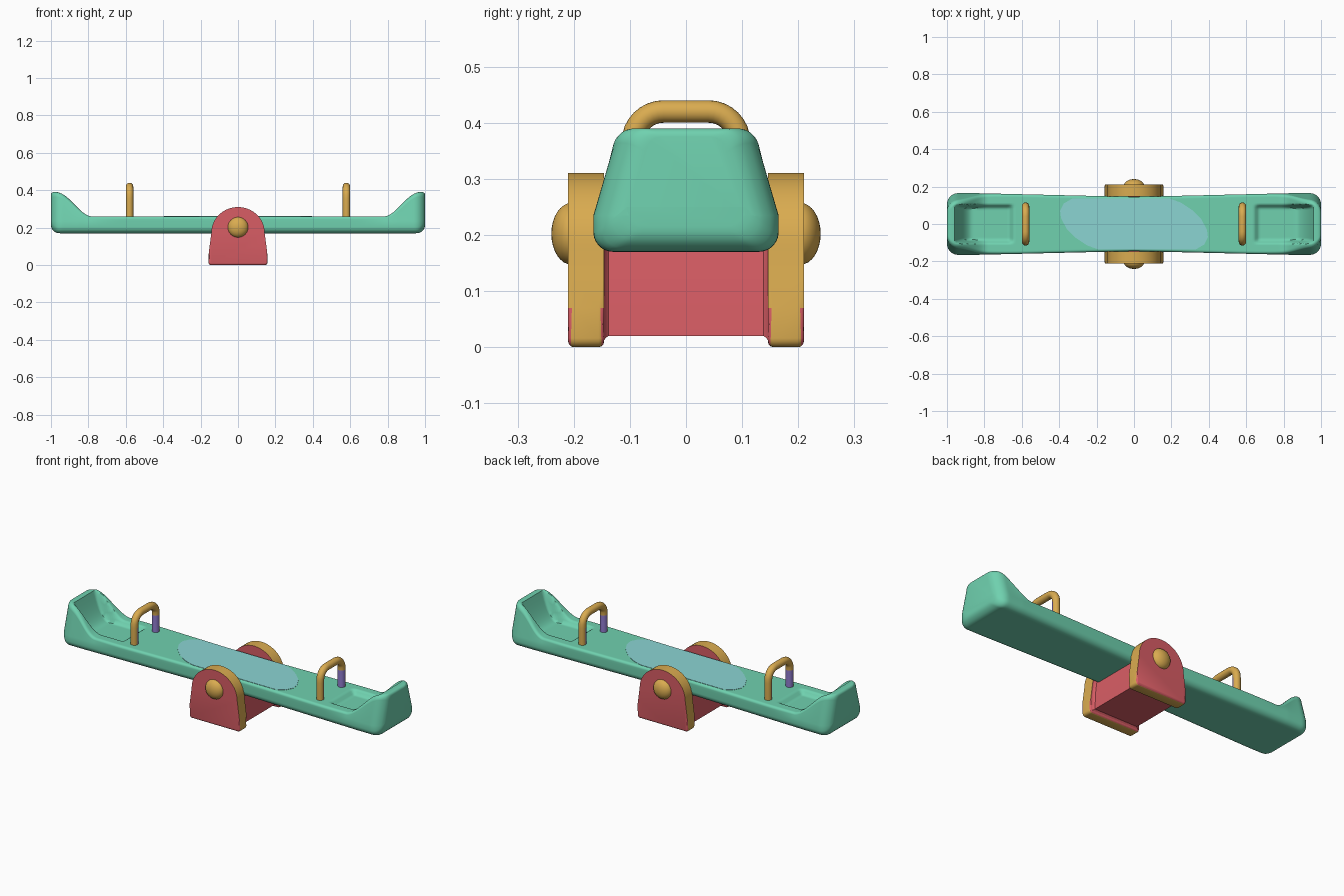
import bpy, bmesh
from math import sin, cos, pi, sqrt, radians
from mathutils import Vector

cube = bpy.data.objects.get("Cube")
if cube:
    bpy.data.objects.remove(cube, do_unlink=True)


def material(name, rgb):
    mat = bpy.data.materials.new(name)
    mat.use_nodes = True
    mat.diffuse_color = (*rgb, 1)
    bsdf = next(n for n in mat.node_tree.nodes if n.type == 'BSDF_PRINCIPLED')
    bsdf.inputs["Base Color"].default_value = (*rgb, 1)
    bsdf.inputs["Roughness"].default_value = 0.6
    return mat


green = material("mint green", (0.16, 0.64, 0.43))
red = material("coral red", (0.69, 0.11, 0.13))
gold = material("golden yellow", (0.70, 0.41, 0.08))
blue = material("pale aqua", (0.26, 0.66, 0.65))
purple = material("lavender", (0.28, 0.20, 0.62))


def finish(name, bm, mats, rule=None, angle=40):
    """Turn a bmesh into a smooth shaded object, with a colour rule per face."""
    bmesh.ops.recalc_face_normals(bm, faces=bm.faces)
    bm.normal_update()
    if rule:
        for f in bm.faces:
            f.material_index = rule(f)
    mesh = bpy.data.meshes.new(name)
    bm.to_mesh(mesh)
    bm.free()
    for m in mats:
        mesh.materials.append(m)
    obj = bpy.data.objects.new(name, mesh)
    bpy.context.collection.objects.link(obj)
    bpy.ops.object.select_all(action='DESELECT')
    obj.select_set(True)
    bpy.context.view_layer.objects.active = obj
    bpy.ops.object.shade_smooth_by_angle(angle=radians(angle))
    return obj


def loft(rings):
    """Skin closed rings of points and cap both ends."""
    bm = bmesh.new()
    rows = [[bm.verts.new(p) for p in ring] for ring in rings]
    n = len(rows[0])
    for a, b in zip(rows, rows[1:]):
        for i in range(n):
            j = (i + 1) % n
            bm.faces.new((a[i], a[j], b[j], b[i]))
    bm.faces.new(rows[0])
    bm.faces.new(rows[-1])
    return bm


def prism(profile, y0, y1, bevel):
    """Extrude an xz profile along y and round its cap edges."""
    bm = loft([[(x, y, z) for x, z in profile] for y in (y0, y1)])
    caps = [e for e in bm.edges if abs(e.verts[0].co.y - e.verts[1].co.y) < 1e-5]
    bmesh.ops.bevel(bm, geom=caps, offset=bevel, segments=3, profile=0.5,
                    affect='EDGES')
    return bm


def ramp(v, lo, hi):
    t = min(1, max(0, (v - lo) / (hi - lo)))
    return t * t * (3 - 2 * t)


def corner(d, r):
    """Drop of a quarter-round edge at depth d into its radius r."""
    d = min(r, max(0, d))
    return r - sqrt(r * r - d * d)


# Plank: raised backrests and scooped seats, as lofted cross-sections
COLS = 48


def half_width(x, z):
    w = 0.145 + 0.02 * min(1, abs(x) / 0.85)
    w -= 0.036 * max(0, z - 0.235) / 0.155 * ramp(abs(x), 0.6, 0.9)
    return w - corner(abs(x) - 0.94, 0.06)


def plank_ring(x):
    ax = abs(x)
    rim = 0.26 + 0.13 * ramp(ax, 0.78, 0.97) - corner(ax - 0.985, 0.015)
    base = 0.17 + corner(ax - 0.955, 0.045)
    r = 0.014 + 0.016 * ramp(ax, 0.75, 0.95)
    floor = 0.235 + 0.155 * (max(0, ax - 0.86) / 0.1) ** 2
    scoop_x = ramp(ax, 0.64, 0.67)
    a = half_width(x, rim)
    b = half_width(x, 0.2)
    ts = [-cos(pi * i / COLS) for i in range(COLS + 1)]
    ring = []
    for t in ts:
        y = a * t
        z = rim - corner(abs(y) - a + r, r)
        scoop = scoop_x * (1 - ramp(abs(y), 0.083, 0.107))
        ring.append((x, y, z - scoop * max(0, z - floor)))
    mid = min(0.235, rim - r - 0.004)
    ring.append((x, half_width(x, mid), mid))
    for t in reversed(ts):
        ring.append((x, b * t, base + corner(abs(b * t) - b + 0.035, 0.035)))
    ring.append((x, -half_width(x, mid), mid))
    return ring


half = [0.06 * i for i in range(1, 11)] + [0.6 + 0.01 * i for i in range(1, 40)]
half += [0.994, 0.997, 0.999, 1.0]
stations = [-x for x in reversed(half)] + [0] + half
finish("plank", loft([plank_ring(x) for x in stations]), [green], angle=50)

# Pale patch across the middle of the plank
side = [(0.19, 0.136), (0.25, 0.115), (0.31, 0.075), (0.36, 0.025),
        (0.39, -0.03), (0.395, -0.07), (0.375, -0.11), (0.33, -0.136)]
outline = side + [(-x, -y) for x, y in side]
finish("plank_patch", loft([[(x, y, z) for x, y in outline]
                            for z in (0.256, 0.2615)]), [blue])

# Arched supports with gold rims, and their axle knobs
arch = []
for i in range(5):
    t = pi / 2 * i / 4
    arch.append((0.143 + 0.016 * sin(t), 0.016 - 0.016 * cos(t)))
arch += [(0.156, 0.07), (0.148, 0.13)]
for i in range(13):
    t = pi / 2 * i / 12
    arch.append((0.142 * cos(t), 0.175 + 0.135 * sin(t)))
arch += [(-x, z) for x, z in reversed(arch[:-1])]

for label, s in (("front", -1), ("back", 1)):
    finish(label + "_support", prism(arch, s * 0.146, s * 0.21, 0.01), [red, gold],
           lambda f: 1 if abs(f.normal.y) < 0.4 else 0)
    bm = bmesh.new()
    bmesh.ops.create_uvsphere(bm, u_segments=32, v_segments=16, radius=1)
    bmesh.ops.scale(bm, vec=(0.055, 0.036, 0.055), verts=bm.verts)
    bmesh.ops.translate(bm, vec=(0, s * 0.204, 0.202), verts=bm.verts)
    finish(label + "_axle_knob", bm, [gold])

# Cross block joining the supports under the plank
block = [(-0.135, 0.02), (0.135, 0.02), (0.13, 0.12), (0.12, 0.2),
         (-0.12, 0.2), (-0.13, 0.12)]
finish("cross_block", loft([[(x, y, z) for x, z in block]
                            for y in (-0.15, 0.15)]), [red])
for s in (-1, 1):
    flare = [[(x * k, s * y, 0.11 + (z - 0.11) * k) for x, z in block]
             for y, k in ((0.138, 1.0), (0.143, 1.04), (0.149, 1.14))]
    finish("cross_block_flare", loft(flare), [red])

# Grab handles: bent tubes, lavender on the inner side of the legs
path = [(-0.095, 0.24), (-0.095, 0.3), (-0.095, 0.355)]
bend = 0.055
for i in range(1, 9):
    t = pi / 2 * i / 8
    path.append((-0.095 + bend * (1 - cos(t)), 0.365 + bend * sin(t)))
path += [(-y, z) for y, z in reversed(path)]


def tube(x, radius=0.02, sides=20):
    rings = []
    for i, (y, z) in enumerate(path):
        before = Vector(path[max(0, i - 1)])
        after = Vector(path[min(len(path) - 1, i + 1)])
        d = (after - before).normalized()
        ring = []
        for k in range(sides):
            u = 2 * pi * k / sides
            c = radius * cos(u)
            ring.append((x + radius * sin(u), y - d.y * c, z + d.x * c))
        rings.append(ring)
    return loft(rings)


def inner_leg(f):
    c = f.calc_center_median()
    return 1 if c.z < 0.355 and f.normal.y * c.y < -0.005 else 0


for label, x in (("left", 0.58), ("right", -0.58)):
    finish(label + "_handle", tube(x), [gold, purple], inner_leg)
